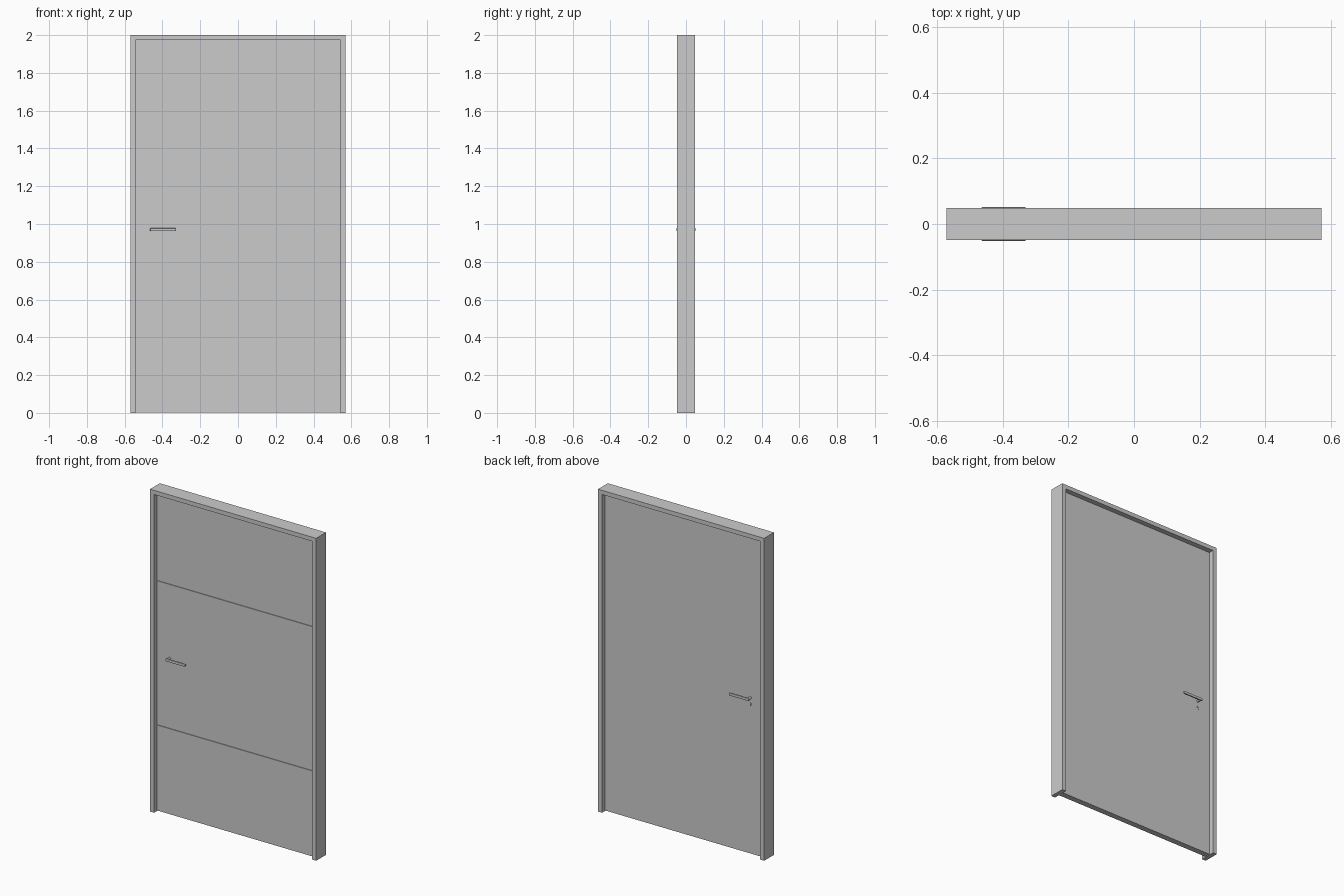
import bpy, bmesh, math
from mathutils import Matrix

if "Cube" in bpy.data.objects:
    bpy.data.objects.remove(bpy.data.objects["Cube"])


def finish(bm, name):
    bmesh.ops.recalc_face_normals(bm, faces=bm.faces)
    mesh = bpy.data.meshes.new(name)
    bm.to_mesh(mesh)
    bm.free()
    ob = bpy.data.objects.new(name, mesh)
    bpy.context.collection.objects.link(ob)
    return ob


def extrude_xz(name, pts, y0, y1):
    """Extrude an outline in the xz plane from y0 to y1."""
    bm = bmesh.new()
    face = bm.faces.new([bm.verts.new((x, y0, z)) for x, z in pts])
    ext = bmesh.ops.extrude_face_region(bm, geom=[face])
    verts = [v for v in ext["geom"] if isinstance(v, bmesh.types.BMVert)]
    bmesh.ops.translate(bm, verts=verts, vec=(0, y1 - y0, 0))
    return finish(bm, name)


def peg(name, x, z, r, y0, y1):
    """Cylinder along y."""
    bm = bmesh.new()
    bmesh.ops.create_cone(bm, cap_ends=True, segments=20, radius1=r, radius2=r,
                          depth=abs(y1 - y0),
                          matrix=Matrix.Translation((x, (y0 + y1) / 2, z))
                          @ Matrix.Rotation(math.pi / 2, 4, 'X'))
    for f in bm.faces:
        f.smooth = len(f.verts) == 4
    for e in bm.edges:
        e.smooth = all(len(f.verts) == 4 for f in e.link_faces)
    return finish(bm, name)


W, H, D = 0.57, 2.0, 0.048       # frame half width, height, half depth
IW, IH = 0.543, 1.974            # opening half width, height
F = 0.018                        # leaf half thickness
GROOVE = 0.004                   # groove depth and width

# Door frame: two jambs and a head in one piece
extrude_xz("door_frame", [(-W, 0), (-IW, 0), (-IW, IH), (IW, IH),
                          (IW, 0), (W, 0), (W, H), (-W, H)], -D, D)

# Door leaf: a profile in yz with two grooves on the front, swept across x
profile = [(F, 0.003), (F, IH - 0.001), (-F, IH - 0.001)]
for z in (1.43, 0.535):
    h = GROOVE / 2
    profile += [(-F, z + h), (-F + GROOVE, z + h), (-F + GROOVE, z - h), (-F, z - h)]
profile.append((-F, 0.003))
leaf = extrude_xz("door_leaf", profile, -IW + 0.001, IW - 0.001)
leaf.data.transform(Matrix(((0, 1, 0, 0), (1, 0, 0, 0), (0, 0, 1, 0), (0, 0, 0, 1))))
leaf.data.flip_normals()

# Lever handles on both sides
for side, s in (("front", -1), ("back", 1)):
    x0, x1, zc, hz = -0.465, -0.328, 0.97, 0.008
    lever = extrude_xz(f"{side}_lever",
                       [(x0, zc - hz), (x1, zc - hz), (x1, zc + hz), (x0, zc + hz)],
                       s * 0.041, s * 0.051)
    bev = lever.modifiers.new("rounding", 'BEVEL')
    bev.width, bev.segments = 0.003, 2
    peg(f"{side}_lever_neck", -0.455, zc, 0.007, s * F, s * 0.043)

# Small lock cylinder under the back lever
peg("lock_cylinder", -0.455, 0.932, 0.006, F - 0.002, F + 0.004)
extrude_xz("lock_body", [(-0.458, 0.918), (-0.452, 0.918), (-0.452, 0.93), (-0.458, 0.93)],
           F - 0.002, F + 0.003)
